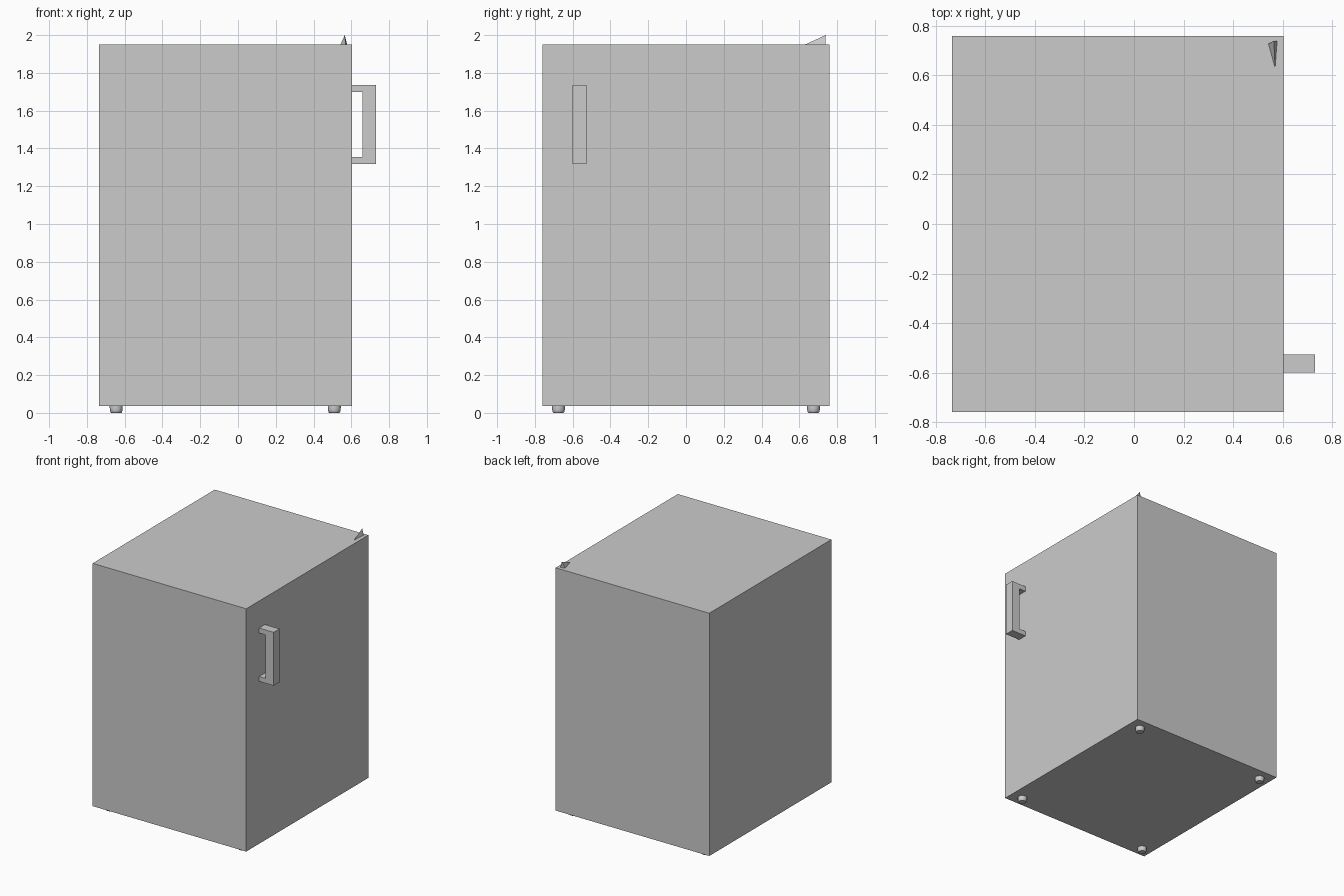
import bpy, bmesh, math

if "Cube" in bpy.data.objects:
    bpy.data.objects.remove(bpy.data.objects["Cube"])


def make_object(name, bm):
    bmesh.ops.recalc_face_normals(bm, faces=bm.faces[:])
    mesh = bpy.data.meshes.new(name)
    bm.to_mesh(mesh)
    bm.free()
    obj = bpy.data.objects.new(name, mesh)
    bpy.context.collection.objects.link(obj)
    return obj


def prism(name, profile, y0, y1):
    """Extrude an (x, z) outline along y."""
    bm = bmesh.new()
    face = bm.faces.new([bm.verts.new((x, y0, z)) for x, z in profile])
    result = bmesh.ops.extrude_face_region(bm, geom=[face])
    verts = [g for g in result["geom"] if isinstance(g, bmesh.types.BMVert)]
    bmesh.ops.translate(bm, vec=(0, y1 - y0, 0), verts=verts)
    return make_object(name, bm)


def lathe(name, profile, location, segments=24):
    """Revolve an (r, z) outline around z and cap both ends."""
    bm = bmesh.new()
    rings = [[bm.verts.new((r * math.cos(a), r * math.sin(a), z))
              for a in (2 * math.pi * i / segments for i in range(segments))]
             for r, z in profile]
    for low, high in zip(rings, rings[1:]):
        for i in range(segments):
            j = (i + 1) % segments
            bm.faces.new((low[i], low[j], high[j], high[i])).smooth = True
    bm.faces.new(rings[0])
    bm.faces.new(rings[-1])
    for edge in bm.edges:
        if any(not f.smooth for f in edge.link_faces):
            edge.smooth = False
    obj = make_object(name, bm)
    obj.location = location
    return obj


# Cabinet body
prism("cabinet", [(-0.735, 0.037), (0.604, 0.037), (0.604, 1.95), (-0.735, 1.95)],
      -0.76, 0.76)

# Squared C-shaped pull handle on the right side
prism("door_handle",
      [(0.604, 1.317), (0.731, 1.317), (0.731, 1.737), (0.604, 1.737),
       (0.604, 1.698), (0.66, 1.698), (0.66, 1.355), (0.604, 1.355)],
      -0.60, -0.527)

# Four small round feet with softened lower rims
foot_profile = [(0.026, 0), (0.030, 0.003), (0.033, 0.014), (0.034, 0.026), (0.034, 0.037)]
for side, x in (("left", -0.645), ("right", 0.51)):
    for end, y in (("front", -0.675), ("back", 0.675)):
        lathe(f"foot_{end}_{side}", foot_profile, (x, y, 0))

# Small pointed wedge on the top at the back right corner
bm = bmesh.new()
tip, left, right, apex = [bm.verts.new(p) for p in (
    (0.57, 0.63, 1.95), (0.543, 0.728, 1.951), (0.578, 0.738, 1.951), (0.565, 0.74, 2.0))]
for corners in ((tip, left, right), (tip, left, apex), (tip, right, apex), (left, right, apex)):
    bm.faces.new(corners)
make_object("top_wedge", bm)
